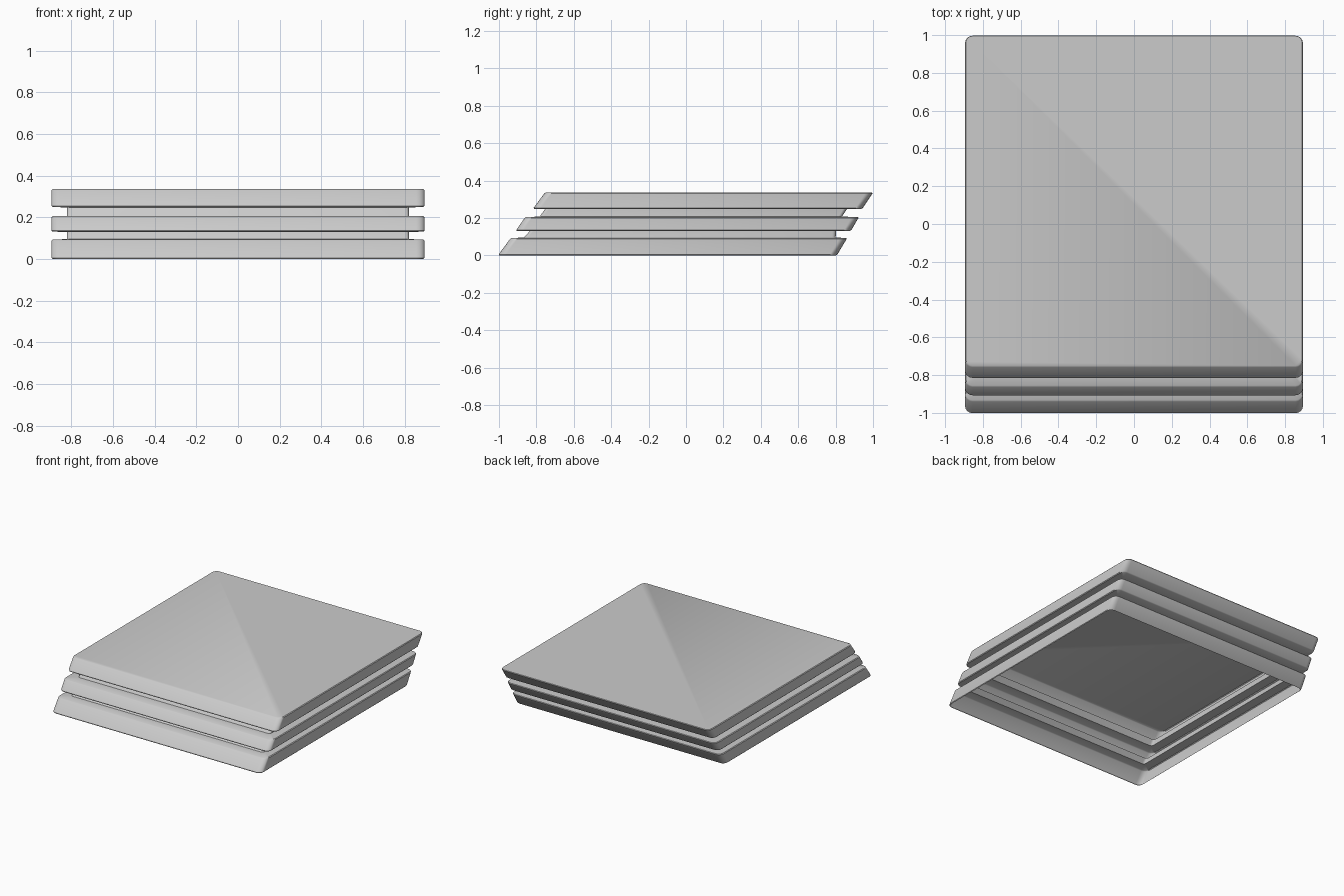
import bpy, bmesh, math

if "Cube" in bpy.data.objects:
    bpy.data.objects.remove(bpy.data.objects["Cube"])

SEG = 4  # segments per rounded corner


def ring(bm, z, y0, y1, hx, r):
    """Rounded rectangle loop of vertices at height z."""
    verts = []
    corners = [(hx - r, y1 - r, 0), (-hx + r, y1 - r, 90),
               (-hx + r, y0 + r, 180), (hx - r, y0 + r, 270)]
    for cx, cy, a0 in corners:
        for i in range(SEG + 1):
            a = math.radians(a0 + 90 * i / SEG)
            verts.append(bm.verts.new((cx + r * math.cos(a), cy + r * math.sin(a), z)))
    return verts


def band(z0, f0, b0, z1, f1, b1):
    """One leaning outer band with tiny edge chamfers (front f, back b)."""
    c, w = 0.005, 0.895
    t = c / (z1 - z0)
    lf, lb = (f1 - f0) * t, (b1 - b0) * t
    return [(z0, f0 + c, b0 - c, w - c, 0.035),
            (z0 + c, f0 + lf, b0 + lb, w, 0.04),
            (z1 - c, f1 - lf, b1 - lb, w, 0.04),
            (z1, f1 + c, b1 - c, w - c, 0.035)]


# Stack profile: three bands joined by two recessed grooves, open underneath
rings = band(0.0, -1.005, 0.807, 0.093, -0.937, 0.862)
rings += [(0.095, -0.866, 0.800, 0.82, 0.02), (0.129, -0.836, 0.803, 0.82, 0.02)]
rings += band(0.131, -0.910, 0.882, 0.205, -0.860, 0.925)
rings += [(0.207, -0.782, 0.834, 0.82, 0.02), (0.247, -0.754, 0.860, 0.82, 0.02)]
rings += band(0.249, -0.818, 0.943, 0.335, -0.755, 1.0)

bm = bmesh.new()
loops = [ring(bm, *p) for p in rings]
for a, b in zip(loops, loops[1:]):
    n = len(a)
    for i in range(n):
        j = (i + 1) % n
        bm.faces.new((a[i], a[j], b[j], b[i]))
bm.faces.new(loops[-1])  # top panel

mesh = bpy.data.meshes.new("leaning_stack_shell")
bm.to_mesh(mesh)
bm.free()
obj = bpy.data.objects.new("leaning_stack_shell", mesh)
bpy.context.collection.objects.link(obj)
bpy.context.view_layer.objects.active = obj
obj.select_set(True)
bpy.ops.object.shade_smooth_by_angle(angle=math.radians(35))
